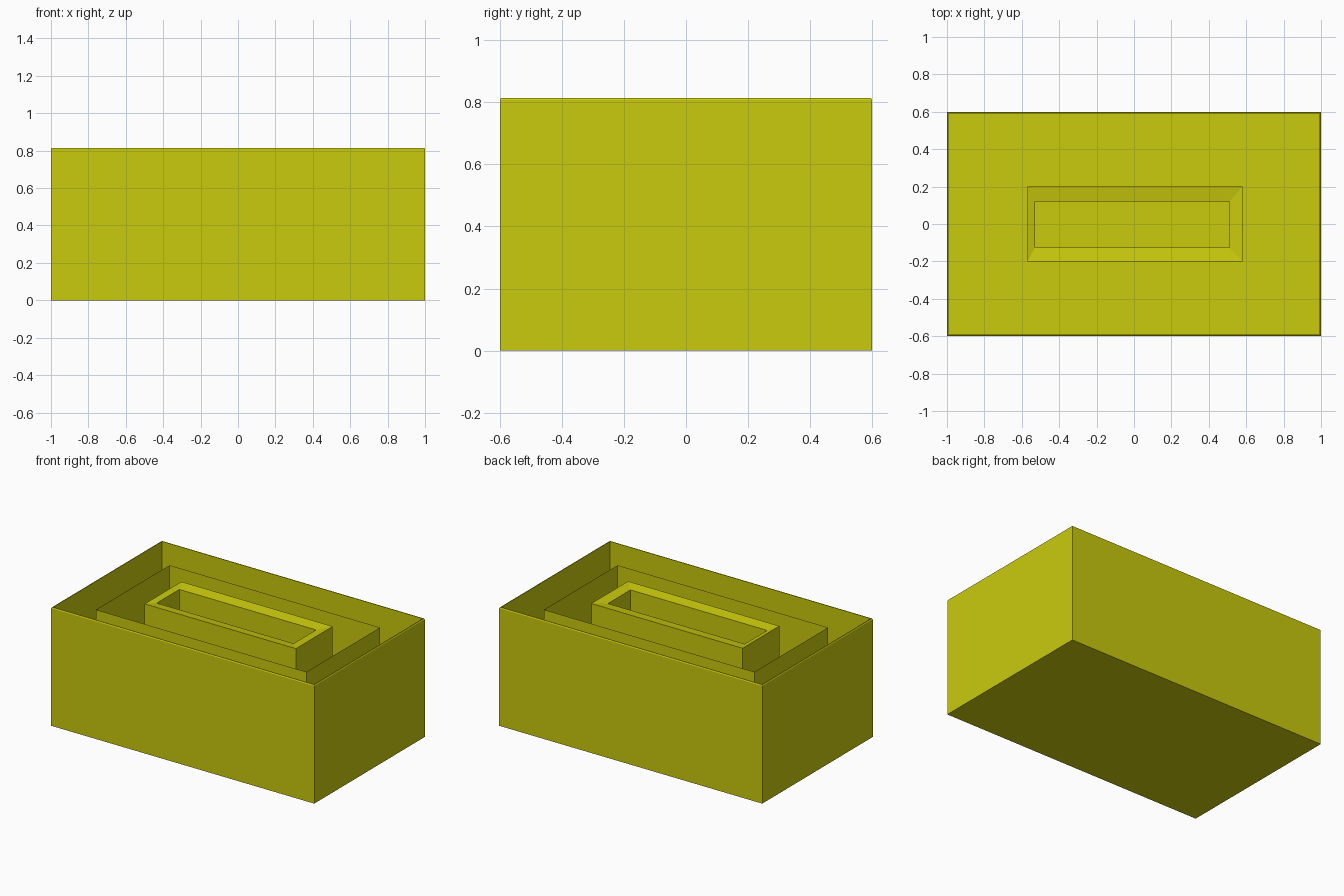
import bpy, bmesh

if "Cube" in bpy.data.objects:
    bpy.data.objects.remove(bpy.data.objects["Cube"])

# single flat yellow
yellow = bpy.data.materials.new("mustard_yellow")
yellow.diffuse_color = (0.59, 0.59, 0.004, 1.0)
yellow.use_nodes = True
yellow.node_tree.nodes["Principled BSDF"].inputs["Base Color"].default_value = yellow.diffuse_color


def stack(name, rings, cap_start=False, cap_end=False):
    """Skin a sequence of rectangles (x0, x1, y0, y1, z) with flat quads."""
    bm = bmesh.new()
    loops = []
    for x0, x1, y0, y1, z in rings:
        corners = ((x0, y0), (x1, y0), (x1, y1), (x0, y1))
        loops.append([bm.verts.new((x, y, z)) for x, y in corners])
    for a, b in zip(loops, loops[1:]):
        for i in range(4):
            j = (i + 1) % 4
            bm.faces.new((a[i], a[j], b[j], b[i]))
    if cap_start:
        bm.faces.new(loops[0][::-1])
    if cap_end:
        bm.faces.new(loops[-1])
    mesh = bpy.data.meshes.new(name)
    bm.to_mesh(mesh)
    bm.free()
    mesh.materials.append(yellow)
    obj = bpy.data.objects.new(name, mesh)
    bpy.context.collection.objects.link(obj)
    return obj


def rect(hx, hy, z):
    return (-hx, hx, -hy, hy, z)


FLOOR = 0.01

# outer open box: thin walls, tiny chamfer along the lip
stack("outer_box", [
    rect(1.0, 0.6, 0.0),
    rect(1.0, 0.6, 0.808),
    rect(0.996, 0.596, 0.815),
    rect(0.991, 0.591, 0.815),
    rect(0.991, 0.591, FLOOR),
], cap_start=True, cap_end=True)

# middle partition: paper-thin rectangular wall
stack("middle_partition", [
    rect(0.8, 0.4, FLOOR),
    rect(0.8, 0.4, 0.775),
])

# central well: thick wall whose rim dips slightly inward
stack("central_well", [
    (-0.57, 0.58, -0.2, 0.2, FLOOR),
    (-0.57, 0.58, -0.2, 0.2, 0.80),
    (-0.53, 0.51, -0.125, 0.12, 0.788),
    (-0.53, 0.51, -0.125, 0.12, FLOOR),
])
